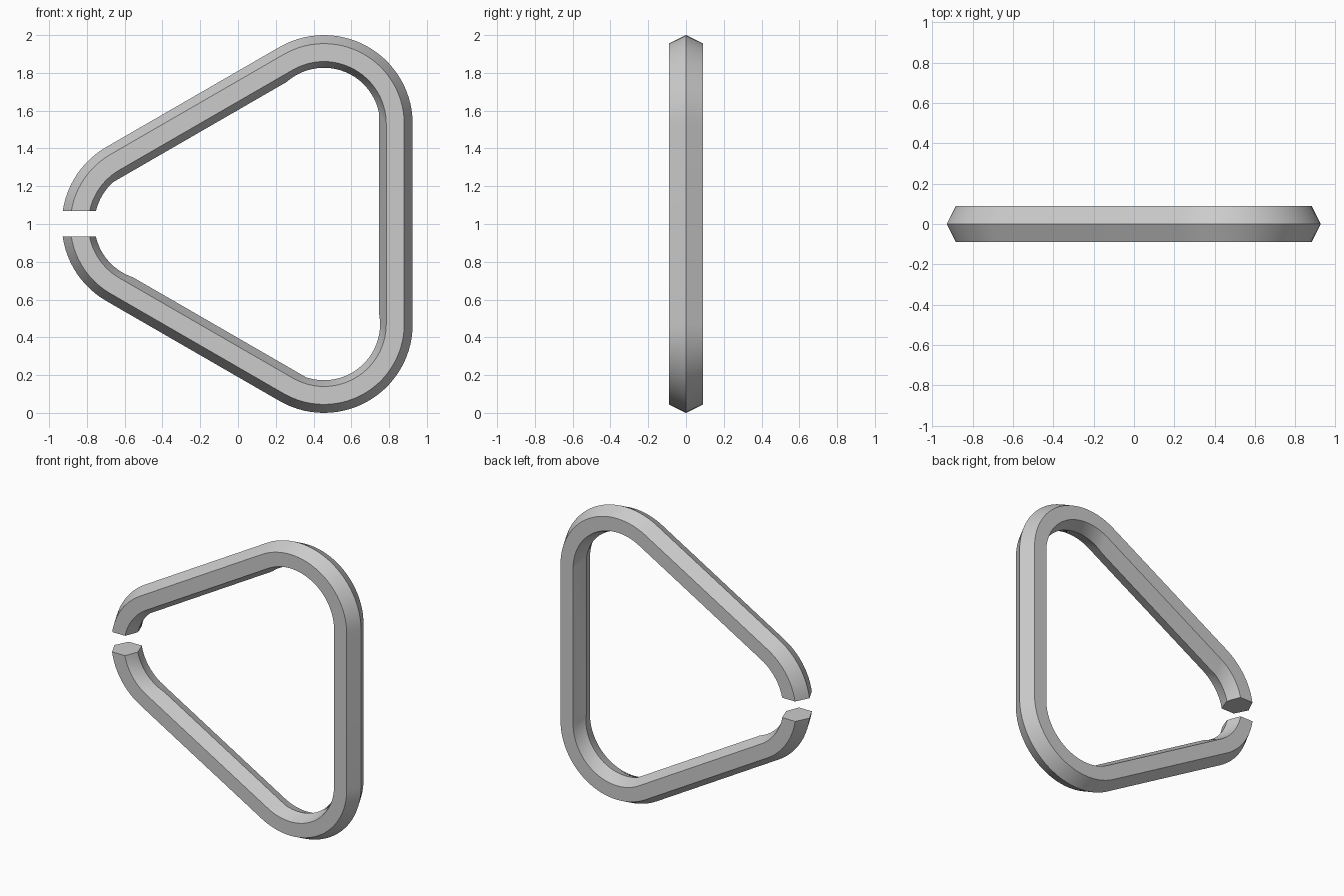
import bpy, bmesh, math
from mathutils import Vector

cube = bpy.data.objects.get("Cube")
if cube:
    bpy.data.objects.remove(cube, do_unlink=True)

STEPS = 28                       # segments per rounded corner
CORNERS = [(0.455, 0.47, -120), (0.455, 1.53, 0), (-0.463, 1.0, 120)]
GAP = (0.935, 1.07)              # opening at the right-hand corner


def rounded_triangle(bm, radius, y, turn=0):
    """Closed loop of arcs joined by straight runs; turn shifts the arc ends."""
    loop = []
    for cx, cz, start in CORNERS:
        for i in range(STEPS + 1):
            a = math.radians(start + turn + 120 * i / STEPS)
            loop.append(bm.verts.new((cx + radius * math.cos(a), y,
                                      cz + radius * math.sin(a))))
    return loop


bm = bmesh.new()
# Hexagonal section: outer ridge, front flat, inner ridge, back flat
section = [(0.47, 0, 0), (0.425, -0.09, 0), (0.33, -0.09, 0),
           (0.297, 0, 11.5), (0.33, 0.09, 0), (0.425, 0.09, 0)]
loops = [rounded_triangle(bm, *s) for s in section]
for k, a in enumerate(loops):
    b = loops[(k + 1) % len(loops)]
    for i in range(len(a)):
        j = (i + 1) % len(a)
        bm.faces.new((a[i], a[j], b[j], b[i]))

# Cut the opening and cap both ends
for z in GAP:
    near = [f for f in bm.faces if f.calc_center_median().x < -0.4]
    geom = set(near)
    for f in near:
        geom.update(f.edges)
        geom.update(f.verts)
    bmesh.ops.bisect_plane(bm, geom=list(geom), plane_co=Vector((0, 0, z)),
                           plane_no=Vector((0, 0, 1)), dist=1e-5)
inside = [f for f in bm.faces if f.calc_center_median().x < -0.6
          and GAP[0] < f.calc_center_median().z < GAP[1]]
bmesh.ops.delete(bm, geom=inside, context='FACES')
bmesh.ops.holes_fill(bm, edges=[e for e in bm.edges if e.is_boundary], sides=0)
bmesh.ops.recalc_face_normals(bm, faces=bm.faces)

mesh = bpy.data.meshes.new("open_triangle_ring")
bm.to_mesh(mesh)
bm.free()
ring = bpy.data.objects.new("open_triangle_ring", mesh)
bpy.context.collection.objects.link(ring)

# Plain grey finish
grey = bpy.data.materials.new("light_grey")
grey.use_nodes = True
grey.diffuse_color = (0.6, 0.6, 0.6, 1)
grey.node_tree.nodes["Principled BSDF"].inputs["Base Color"].default_value = (0.6, 0.6, 0.6, 1)
mesh.materials.append(grey)

bpy.ops.object.select_all(action='DESELECT')
ring.select_set(True)
bpy.context.view_layer.objects.active = ring
bpy.ops.object.shade_smooth_by_angle(angle=math.radians(30))
